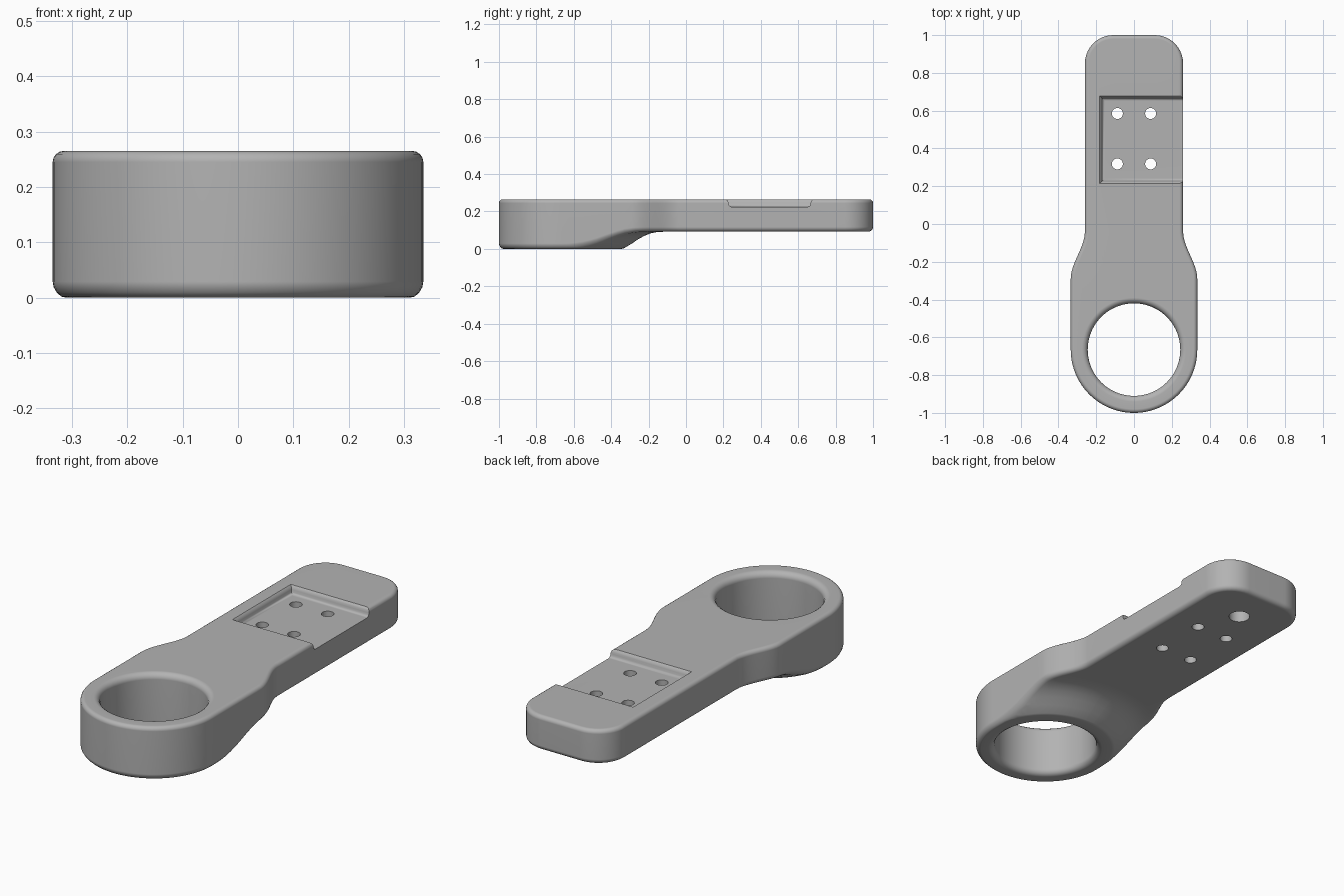
import bpy, bmesh, math
from mathutils import Vector

default = bpy.data.objects.get("Cube")
if default:
    bpy.data.objects.remove(default, do_unlink=True)

TOP = 0.265
RING = Vector((0, -0.665))      # centre of the ring
RING_R, HOLE_R, ARM_W = 0.335, 0.245, 0.26
TOP_FILLET, BASE_FILLET, HOLE_FILLET = 0.02, 0.025, 0.03
STEPS = [math.pi / 2 * k / 4 for k in range(5)]

# Underside height by distance from the ring centre
UNDER = [(0.275, 0), (0.32, 0), (0.335, 0.004), (0.375, 0.028), (0.41, 0.052),
         (0.443, 0.07), (0.475, 0.083), (0.51, 0.09), (0.55, 0.092)]


def under_height(r):
    for (r0, z0), (r1, z1) in zip(UNDER, UNDER[1:]):
        if r <= r1:
            return z0 + (z1 - z0) * max(0, (r - r0) / (r1 - r0))
    return UNDER[-1][1]


def arc(cx, cy, r, start, end, n):
    angles = [math.radians(start + (end - start) * i / n) for i in range(n + 1)]
    return [Vector((cx + r * math.cos(a), cy + r * math.sin(a))) for a in angles]


def half_outline():
    pts = arc(0, RING.y, RING_R, -90, 0, 24)
    pts += [Vector((RING_R, RING.y + 0.375 * i / 10)) for i in range(1, 11)]
    for i in range(1, 13):                       # S-shaped neck
        t = i / 12
        s = t * t * (3 - 2 * t)
        pts.append(Vector((RING_R + (ARM_W - RING_R) * s, -0.29 + 0.25 * t)))
    pts += [Vector((ARM_W, -0.04 + 0.89 * i / 10)) for i in range(1, 10)]
    pts += arc(ARM_W - 0.15, 0.85, 0.15, 0, 90, 10)
    return pts + [Vector((0, 1))]


def new_object(name, bm):
    bmesh.ops.recalc_face_normals(bm, faces=bm.faces)
    mesh = bpy.data.meshes.new(name)
    bm.to_mesh(mesh)
    bm.free()
    obj = bpy.data.objects.new(name, mesh)
    bpy.context.collection.objects.link(obj)
    return obj


def section(p, n):
    """Closed cross-section running out from the hole to outline point p."""
    out = []

    def add(q, z):
        out.append((q.x, q.y, z))

    inner = p - n * TOP_FILLET
    ray = (inner - RING).normalized()
    for a in STEPS:                              # hole rim, top
        add(RING + ray * (HOLE_R + HOLE_FILLET * (1 - math.cos(a))),
            TOP - HOLE_FILLET * (1 - math.sin(a)))
    for a in STEPS:                              # outer edge, top
        add(p - n * TOP_FILLET * (1 - math.sin(a)), TOP - TOP_FILLET * (1 - math.cos(a)))
    for a in reversed(STEPS):                    # outer edge, bottom
        q = p - n * BASE_FILLET * (1 - math.sin(a))
        add(q, under_height((q - RING).length) + BASE_FILLET * (1 - math.cos(a)))
    reach = (p - n * BASE_FILLET - RING).length
    ray = (p - n * BASE_FILLET - RING).normalized()
    for r, _ in reversed(UNDER):                 # flared underside
        r = min(r, reach)
        add(RING + ray * r, under_height(r))
    for a in reversed(STEPS):                    # hole rim, bottom
        add(RING + ray * (HOLE_R + HOLE_FILLET * (1 - math.cos(a))),
            HOLE_FILLET * (1 - math.sin(a)))
    return out


def build_body():
    half = half_outline()
    outline = half + [Vector((-p.x, p.y)) for p in reversed(half[1:-1])]
    count = len(outline)
    bm = bmesh.new()
    rows = []
    for i, p in enumerate(outline):
        before = (p - outline[i - 1]).normalized()
        after = (outline[(i + 1) % count] - p).normalized()
        t = (before + after).normalized()
        rows.append([bm.verts.new(c) for c in section(p, Vector((t.y, -t.x)))])
    for i in range(count):
        a, b = rows[i], rows[(i + 1) % count]
        for j in range(len(a)):
            k = (j + 1) % len(a)
            bm.faces.new((a[j], a[k], b[k], b[j]))
    bmesh.ops.remove_doubles(bm, verts=bm.verts, dist=1e-5)
    return new_object("wrench_body", bm)


def pocket_cutter():
    # Stacked rectangles give the pocket its rounded floor edge and lip
    levels = [(0, 0.225), (0.008, 0.228), (0.013, 0.235), (0.015, 0.247),
              (0.019, 0.258), (0.028, 0.266), (0.028, 0.3)]
    bm = bmesh.new()
    loops = []
    for o, z in levels:
        x, y0, y1 = -0.155 - o, 0.242 - o, 0.652 + o
        loops.append([bm.verts.new(c) for c in
                      ((x, y0, z), (0.4, y0, z), (0.4, y1, z), (x, y1, z))])
    for a, b in zip(loops, loops[1:]):
        for j in range(4):
            k = (j + 1) % 4
            bm.faces.new((a[j], a[k], b[k], b[j]))
    bm.faces.new(loops[0])
    bm.faces.new(loops[-1])
    return new_object("pocket_cutter", bm)


def drill(name, x, y, r, z0, z1):
    bm = bmesh.new()
    bmesh.ops.create_cone(bm, cap_ends=True, segments=32, radius1=r, radius2=r, depth=z1 - z0)
    bmesh.ops.translate(bm, verts=bm.verts, vec=(x, y, (z0 + z1) / 2))
    return new_object(name, bm)


body = build_body()
body.name = "ring_arm"

# Pocket, four screw holes and one blind hole in the underside
cutters = [pocket_cutter(), drill("blind_hole_cutter", 0, 0.79, 0.05, -0.1, 0.2)]
cutters += [drill("screw_hole_cutter", x, y, 0.029, -0.1, 0.4)
            for x in (-0.088, 0.088) for y in (0.318, 0.585)]
bpy.ops.object.select_all(action='DESELECT')
bpy.context.view_layer.objects.active = body
body.select_set(True)
for cutter in cutters:
    mod = body.modifiers.new("cut", 'BOOLEAN')
    mod.operation, mod.solver, mod.object = 'DIFFERENCE', 'EXACT', cutter
    bpy.ops.object.modifier_apply(modifier=mod.name)
    bpy.data.objects.remove(cutter, do_unlink=True)

# Smooth rounded surfaces, flat broad faces
bpy.ops.object.shade_smooth_by_angle(angle=math.radians(35))
weighted = body.modifiers.new("weighted_normals", 'WEIGHTED_NORMAL')
weighted.keep_sharp = True

grey = bpy.data.materials.new("plain_grey")
grey.use_nodes = True
colour = (0.45, 0.45, 0.45, 1)
grey.diffuse_color = colour
grey.node_tree.nodes["Principled BSDF"].inputs["Base Color"].default_value = colour
body.data.materials.clear()
body.data.materials.append(grey)
